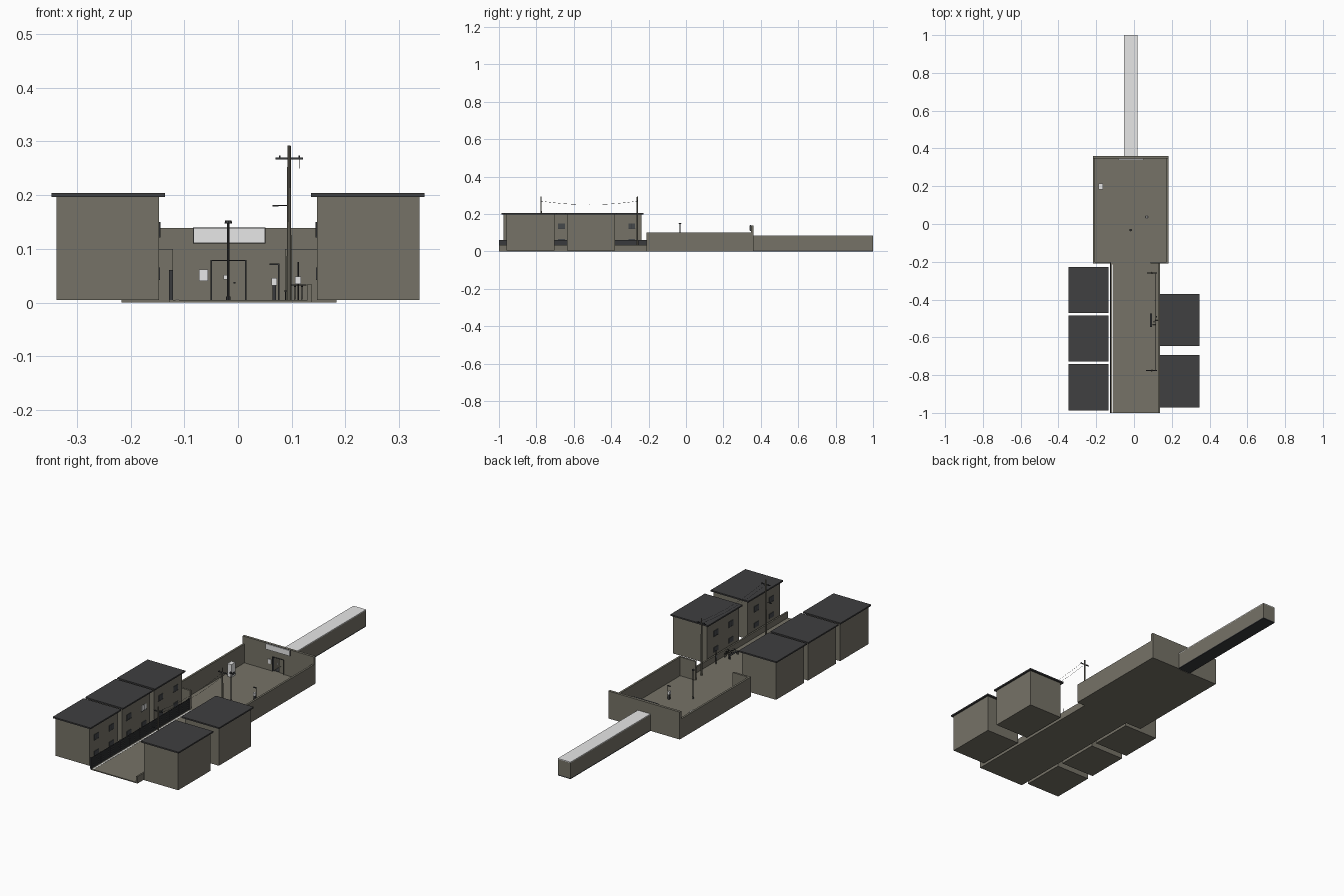
import bpy, bmesh, math
from mathutils import Vector


def mat(name, r, g, b):
    m = bpy.data.materials.new(name)
    m.diffuse_color = (r, g, b, 1)
    return m


CONCRETE = mat("concrete", 0.18, 0.17, 0.135)
ROOF = mat("charcoal", 0.05, 0.05, 0.052)
METAL = mat("dark_metal", 0.04, 0.042, 0.045)
LIGHT = mat("light_grey", 0.8, 0.8, 0.8)
GLASS = mat("window_dark", 0.06, 0.065, 0.07)


def finish(name, bm, m):
    me = bpy.data.meshes.new(name)
    bm.to_mesh(me)
    bm.free()
    me.materials.append(m)
    ob = bpy.data.objects.new(name, me)
    bpy.context.collection.objects.link(ob)
    return ob


def boxes(name, m, *ranges):
    """One object of boxes, each (x0, x1, y0, y1, z0, z1)."""
    bm = bmesh.new()
    for x0, x1, y0, y1, z0, z1 in ranges:
        vs = bmesh.ops.create_cube(bm, size=1)["verts"]
        for v in vs:
            v.co = Vector(((x0 + x1) / 2 + v.co.x * (x1 - x0),
                           (y0 + y1) / 2 + v.co.y * (y1 - y0),
                           (z0 + z1) / 2 + v.co.z * (z1 - z0)))
    return finish(name, bm, m)


def rod(name, m, a, b, r0, r1=None, sides=8):
    a, b = Vector(a), Vector(b)
    bm = bmesh.new()
    bmesh.ops.create_cone(bm, cap_ends=True, segments=sides, radius1=r0,
                          radius2=r0 if r1 is None else r1, depth=(b - a).length)
    q = (b - a).to_track_quat("Z", "Y")
    for v in bm.verts:
        v.co = q @ v.co + (a + b) / 2
    return finish(name, bm, m)


def tube(name, m, pts, r):
    cu = bpy.data.curves.new(name, "CURVE")
    cu.dimensions = "3D"
    cu.bevel_depth = r
    cu.bevel_resolution = 0
    sp = cu.splines.new("POLY")
    sp.points.add(len(pts) - 1)
    for p, c in zip(sp.points, pts):
        p.co = (*c, 1)
    cu.materials.append(m)
    ob = bpy.data.objects.new(name, cu)
    bpy.context.collection.objects.link(ob)
    return ob


F = 0.005  # ground level

# Ground slabs and road line
boxes("alley_floor", CONCRETE, (-0.127, 0.137, -1, -0.205, 0, F))
boxes("yard_floor", CONCRETE, (-0.21, 0.178, -0.207, 0.355, 0, F))
boxes("road_line", LIGHT, (-0.116, -0.110, -1, -0.215, F, F + 0.0008))

# Houses on both sides, with overhanging flat roofs and windows to the alley
rows = [(-1, -0.987, -0.741), (-1, -0.727, -0.484), (-1, -0.471, -0.228),
        (1, -0.971, -0.693), (1, -0.646, -0.370)]
for i, (s, y0, y1) in enumerate(rows):
    xa, xb = sorted((s * 0.147, s * 0.338))
    boxes(f"house_body_{i}", CONCRETE, (xa, xb, y0 + 0.01, y1 - 0.01, F, 0.198))
    xa, xb = sorted((s * 0.1355, s * 0.347))
    boxes(f"house_roof_{i}", ROOF, (xa, xb, y0, y1, 0.197, 0.204))
    xa, xb = sorted((s * 0.1448, s * 0.1475))
    fa, fb = sorted((s * 0.1440, s * 0.1475))
    for j, t in enumerate((-0.06, 0.06)):
        yc = (y0 + y1) / 2 + t
        lit = (i, j) == (1, 1)
        boxes(f"window_{i}_{j}", LIGHT if lit else GLASS,
              (xa, xb, yc - 0.018, yc + 0.018, 0.123, 0.150))
        boxes(f"window_frame_{i}_{j}", METAL,
              (fa, fb, yc - 0.019, yc + 0.019, 0.121, 0.1235),
              (fa, fb, yc - 0.001, yc + 0.001, 0.123, 0.150))
        boxes(f"lower_window_{i}_{j}", GLASS,
              (xa, xb, yc - 0.018, yc + 0.018, 0.042, 0.066))

# Dark slatted fence on the left of the alley, low wall on the right
boxes("fence_panel", METAL, (-0.1255, -0.1235, -1, -0.208, F, 0.060))
boxes("fence_rails", METAL, *[(-0.127, -0.121, -1, -0.208, z, z + 0.004)
                              for z in (0.012, 0.022, 0.032, 0.042, 0.052)])
boxes("fence_posts", METAL, *[(-0.128, -0.121, -1 + k * 0.0784, -0.996 + k * 0.0784, F, 0.061)
                              for k in range(11)])
boxes("low_wall", CONCRETE, (0.129, 0.137, -1, -0.207, F, 0.035))

# Yard walls, front wall open to the alley, taller back wall with a doorway
boxes("yard_side_walls", CONCRETE, (-0.217, -0.207, -0.207, 0.355, 0, 0.10),
      (0.173, 0.183, -0.207, 0.355, 0, 0.10))
boxes("yard_front_walls", CONCRETE, (-0.217, -0.121, -0.210, -0.200, 0, 0.10),
      (0.087, 0.183, -0.210, -0.200, 0, 0.10))
boxes("yard_back_wall", CONCRETE, (-0.217, -0.050, 0.347, 0.360, 0, 0.139),
      (0.015, 0.183, 0.347, 0.360, 0, 0.139), (-0.050, 0.015, 0.347, 0.360, 0.078, 0.139))
boxes("door_frame", METAL, (-0.0510, -0.0485, 0.344, 0.361, F, 0.0795),
      (0.0130, 0.0155, 0.344, 0.361, F, 0.0795), (-0.051, 0.0155, 0.344, 0.361, 0.0775, 0.0795))
boxes("door_leaf", CONCRETE, (-0.017, 0.013, 0.352, 0.355, F, 0.0775))
boxes("door_handle", METAL, (-0.008, -0.005, 0.349, 0.352, 0.036, 0.039))
boxes("door_plate", LIGHT, (-0.027, -0.019, 0.350, 0.352, 0.043, 0.052))
boxes("wall_notice", LIGHT, (-0.073, -0.056, 0.344, 0.347, 0.040, 0.062))
boxes("sign_board", LIGHT, (-0.083, 0.050, 0.339, 0.343, 0.111, 0.139))
boxes("sign_backing", METAL, (-0.084, 0.051, 0.343, 0.347, 0.110, 0.140))

# Long hollow corridor behind the yard
boxes("corridor_floor", METAL, (-0.053, 0.018, 0.358, 1, 0, F))
boxes("corridor_walls", CONCRETE, (-0.053, -0.048, 0.358, 1, F, 0.082),
      (0.013, 0.018, 0.358, 1, F, 0.082), (-0.048, 0.013, 0.995, 1, F, 0.082))
boxes("corridor_roof", LIGHT, (-0.053, 0.018, 0.358, 1, 0.082, 0.086))

# Yard lamp
rod("lamp_post", METAL, (-0.018, -0.032, F), (-0.018, -0.032, 0.15), 0.0022)
rod("lamp_base", METAL, (-0.018, -0.032, F), (-0.018, -0.032, 0.012), 0.004)
rod("lamp_cap", METAL, (-0.018, -0.032, 0.147), (-0.018, -0.032, 0.153), 0.007, 0.006)

# Vending machine against the left yard wall
boxes("machine_body", LIGHT, (-0.187, -0.165, 0.182, 0.214, F, 0.07))
boxes("machine_panel", METAL, (-0.1652, -0.1640, 0.187, 0.209, 0.012, 0.026))

# Call box with shelter post
boxes("call_box", LIGHT, (0.062, 0.073, 0.030, 0.044, 0.032, 0.046))
boxes("call_box_stand", METAL, (0.064, 0.071, 0.033, 0.041, F, 0.032))
boxes("call_box_post", METAL, (0.0745, 0.077, 0.036, 0.039, F, 0.072),
      (0.059, 0.077, 0.034, 0.041, 0.0705, 0.073))

# Utility poles with cross-arms, street lamp and sagging wires
PX, YA, YB = 0.095, -0.775, -0.260
for k, y in enumerate((YA, YB)):
    rod(f"utility_pole_{k}", CONCRETE, (PX, y, F), (PX, y, 0.293), 0.005, 0.0033, 10)
    boxes(f"cross_arm_{k}", METAL, (0.070, 0.121, y - 0.002, y + 0.002, 0.2665, 0.2705))
    for j, x in enumerate((0.078, 0.114)):
        rod(f"insulator_{k}_{j}", METAL, (x, y, 0.270), (x, y, 0.274), 0.0015, sides=6)
rod("street_lamp_arm", METAL, (PX, YA, 0.181), (0.068, YA, 0.181), 0.001, sides=6)
boxes("street_lamp_head", METAL, (0.064, 0.075, YA - 0.003, YA + 0.003, 0.179, 0.182))
for j, x in enumerate((0.095, 0.115)):
    pts = [(x, YA + (YB - YA) * t / 16, 0.269 - 0.019 * (1 - (t / 8 - 1) ** 2)) for t in range(17)]
    tube(f"wire_{j}", METAL, pts, 0.0006)

# Roadside post with white plate
rod("plate_post", METAL, (0.112, -0.40, F), (0.112, -0.40, 0.076), 0.0012, sides=6)
boxes("plate", LIGHT, (0.106, 0.117, -0.404, -0.402, 0.035, 0.049))


# Parked bicycles
def bicycle(n, x, y):
    r, w = 0.010, 0.016
    for k, s in enumerate((-1, 1)):
        c = Vector((x, y + s * w, F + r + 0.001))
        ring = [c + Vector((0, r * math.cos(a), r * math.sin(a)))
                for a in (t * math.tau / 14 for t in range(15))]
        tube(f"bicycle_wheel_{n}_{k}", METAL, ring, 0.0012)
    z = F + r
    frame = [(x, y + w, z), (x, y + 0.007, z + 0.011), (x, y, z), (x, y - 0.010, z + 0.013),
             (x, y + 0.007, z + 0.011), (x, y + 0.008, z + 0.015)]
    tube(f"bicycle_frame_{n}", METAL, frame, 0.0009)
    tube(f"bicycle_fork_{n}", METAL, [(x, y - w, z), (x, y - 0.010, z + 0.018)], 0.0009)
    tube(f"bicycle_bars_{n}", METAL, [(x - 0.008, y - 0.009, z + 0.018),
                                      (x + 0.008, y - 0.009, z + 0.018)], 0.0009)
    boxes(f"bicycle_saddle_{n}", METAL, (x - 0.002, x + 0.002, y + 0.004, y + 0.012, z + 0.014, z + 0.016))


bicycle(0, 0.106, -0.525)
bicycle(1, 0.119, -0.500)
boxes("crate", METAL, (0.086, 0.096, -0.545, -0.475, 0.021, 0.023),
      (0.087, 0.089, -0.543, -0.541, F, 0.021), (0.093, 0.095, -0.543, -0.541, F, 0.021),
      (0.087, 0.089, -0.479, -0.477, F, 0.021), (0.093, 0.095, -0.479, -0.477, F, 0.021))
